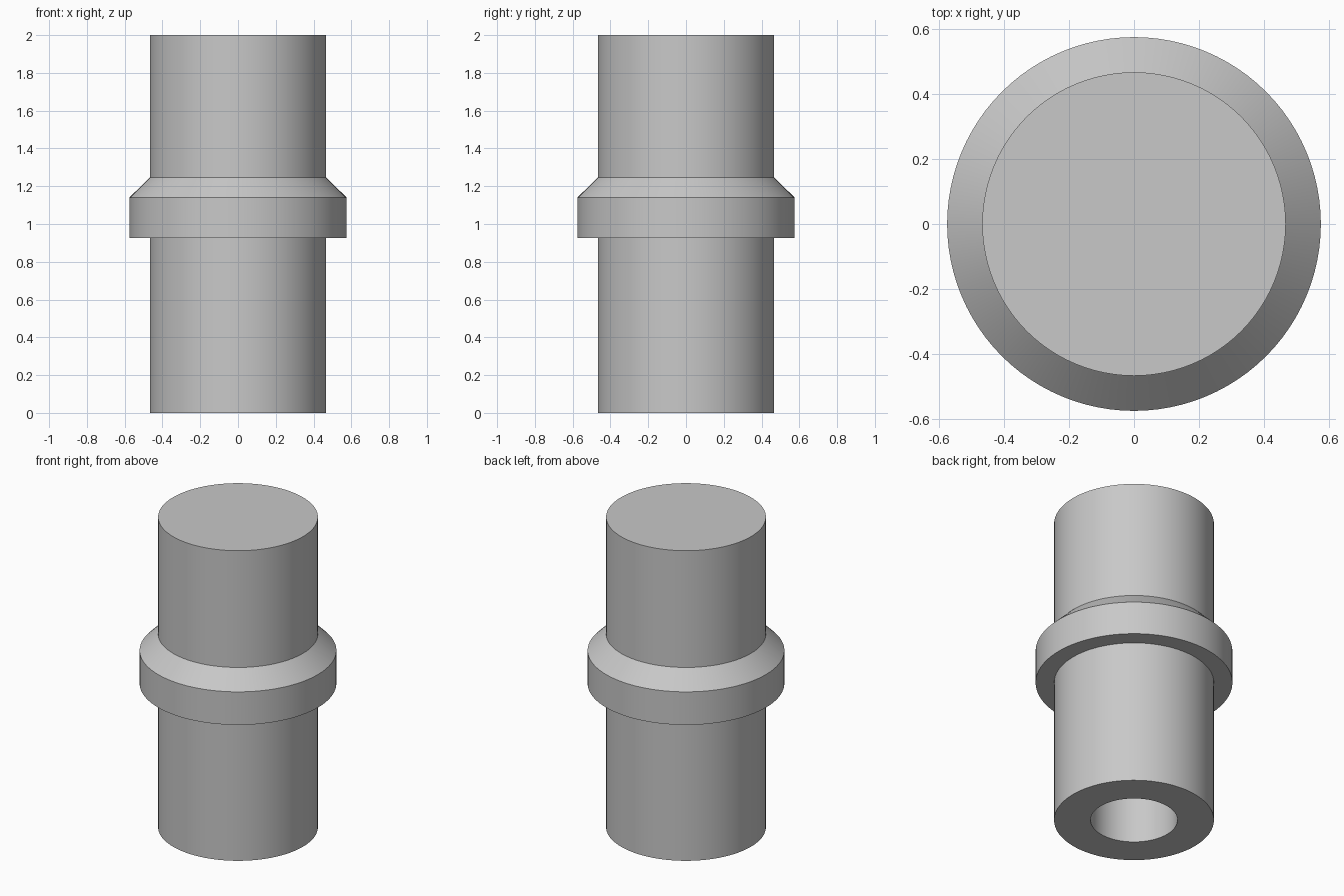
import bpy, bmesh, math
from mathutils import Vector

cube = bpy.data.objects.get("Cube")
if cube:
    bpy.data.objects.remove(cube, do_unlink=True)

SEGMENTS = 96
BODY_R, COLLAR_R, BORE_R = 0.467, 0.575, 0.254
BORE_TOP = 1.0

# Plain grey metal
grey = bpy.data.materials.new("light_grey")
grey.use_nodes = True
colour = (0.58, 0.58, 0.58, 1)
grey.diffuse_color = colour
grey.node_tree.nodes["Principled BSDF"].inputs["Base Color"].default_value = colour


def lathe(name, profile):
    """Spin an (r, z) profile around z and cap each end that stays open."""
    bm = bmesh.new()
    verts = [bm.verts.new((r, 0, z)) for r, z in profile]
    edges = [bm.edges.new(pair) for pair in zip(verts, verts[1:])]
    bmesh.ops.spin(bm, geom=verts + edges, cent=(0, 0, 0), axis=(0, 0, 1),
                   angle=math.tau, steps=SEGMENTS)
    bmesh.ops.remove_doubles(bm, verts=bm.verts, dist=0.0001)
    bmesh.ops.holes_fill(bm, edges=[e for e in bm.edges if e.is_boundary], sides=0)
    bmesh.ops.recalc_face_normals(bm, faces=bm.faces)
    mesh = bpy.data.meshes.new(name)
    bm.to_mesh(mesh)
    bm.free()
    mesh.materials.append(grey)
    obj = bpy.data.objects.new(name, mesh)
    bpy.context.collection.objects.link(obj)
    bpy.ops.object.select_all(action='DESELECT')
    obj.select_set(True)
    bpy.context.view_layer.objects.active = obj
    bpy.ops.object.shade_smooth_by_angle(angle=math.radians(30))
    return obj


# Stepped pin: blind bore below, chamfered collar at mid height, solid top
lathe("collared_pin", [
    (BORE_R, BORE_TOP), (BORE_R, 0), (BODY_R, 0),
    (BODY_R, 0.927), (COLLAR_R, 0.927), (COLLAR_R, 1.14),
    (BODY_R, 1.247), (BODY_R, 2),
])
